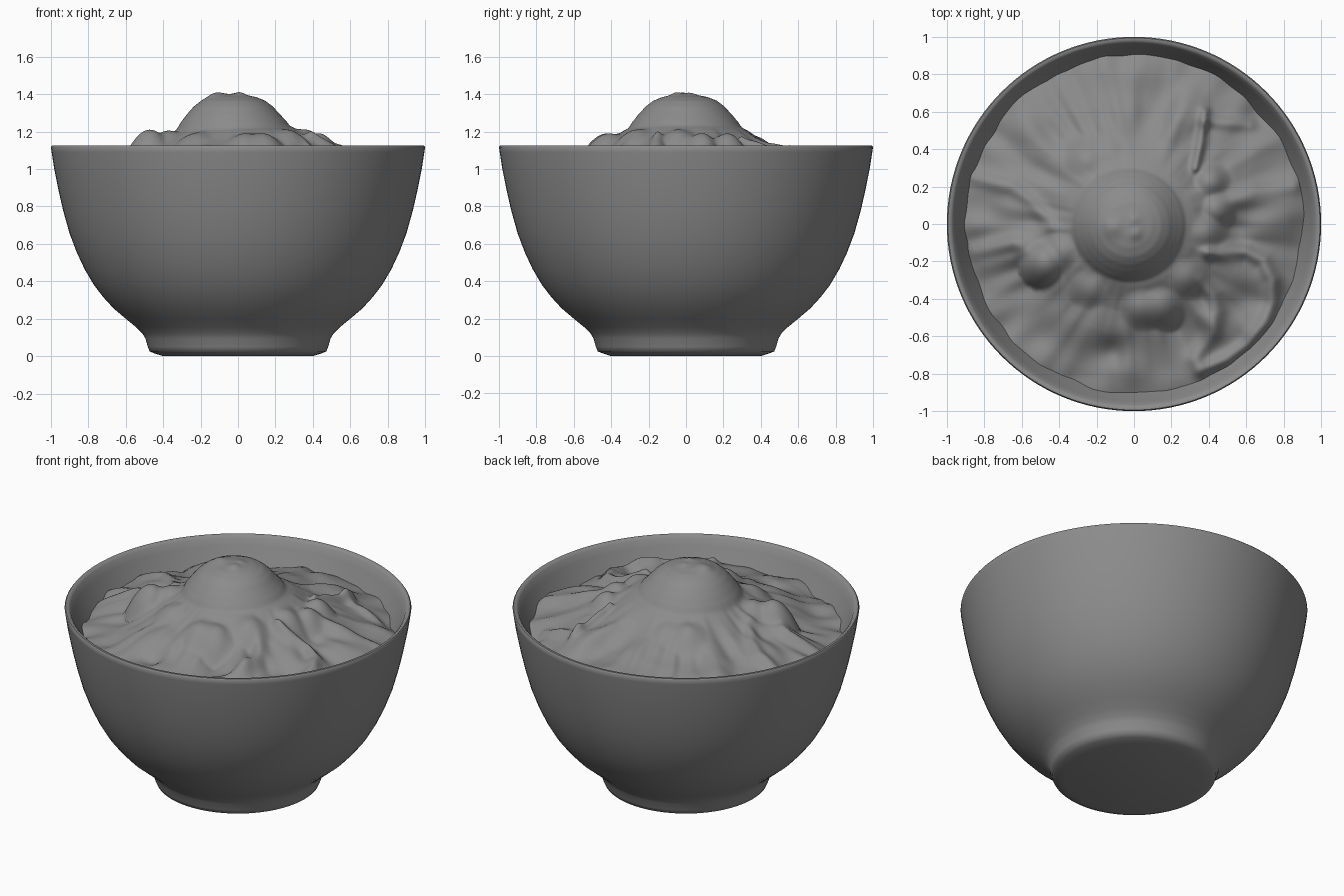
import bpy, bmesh
from math import sin, cos, pi, exp, hypot, atan2
from mathutils import Vector, noise

if "Cube" in bpy.data.objects:
    bpy.data.objects.remove(bpy.data.objects["Cube"])

grey = bpy.data.materials.new("dark_grey")
grey.diffuse_color = (0.26, 0.26, 0.26, 1)
grey.use_nodes = True
grey.node_tree.nodes["Principled BSDF"].inputs["Base Color"].default_value = grey.diffuse_color


def lerp_curve(points, x):
    for (x0, y0), (x1, y1) in zip(points, points[1:]):
        if x <= x1:
            t = (x - x0) / (x1 - x0)
            return y0 + (y1 - y0) * t
    return points[-1][1]


def polar_surface(name, rings, point, sides, angle, cap_up):
    """Surface of concentric rings; point(i, a) gives a position. Ring 0 is capped."""
    bm = bmesh.new()
    grid = [[bm.verts.new(point(i, 2 * pi * j / sides)) for j in range(sides)]
            for i in range(rings)]
    for lo, hi in zip(grid, grid[1:]):
        for j in range(sides):
            k = (j + 1) % sides
            bm.faces.new((lo[j], hi[j], hi[k], lo[k]))
    cap = bm.faces.new(grid[0])
    bmesh.ops.recalc_face_normals(bm, faces=bm.faces)
    bm.normal_update()
    if (cap.normal.z > 0) != cap_up:
        bmesh.ops.reverse_faces(bm, faces=bm.faces)
    mesh = bpy.data.meshes.new(name)
    bm.to_mesh(mesh)
    bm.free()
    mesh.materials.append(grey)
    ob = bpy.data.objects.new(name, mesh)
    bpy.context.collection.objects.link(ob)
    bpy.ops.object.select_all(action='DESELECT')
    bpy.context.view_layer.objects.active = ob
    ob.select_set(True)
    bpy.ops.object.shade_smooth_by_angle(angle=angle)
    return ob


# Bowl: foot, outer wall, rounded rim and the inner wall down to the food
profile = [(0.40, 0.006), (0.445, 0.014), (0.472, 0.025), (0.482, 0.05), (0.495, 0.095),
           (0.51, 0.12), (0.545, 0.155), (0.60, 0.20), (0.665, 0.255), (0.72, 0.315),
           (0.77, 0.38), (0.82, 0.465), (0.862, 0.555), (0.90, 0.655), (0.935, 0.78),
           (0.96, 0.89), (0.982, 1.0), (0.996, 1.09), (1.0, 1.117), (0.994, 1.125),
           (0.98, 1.125), (0.967, 1.112), (0.948, 1.07), (0.92, 1.01), (0.88, 0.93)]
polar_surface("bowl", len(profile),
              lambda i, a: (profile[i][0] * cos(a), profile[i][0] * sin(a),
                            profile[i][1] if i else 0.0),
              128, 0.9, False)

# Food: central dome on a sloping skirt of folds and leaves
dome = [(0, 1.40), (0.06, 1.396), (0.12, 1.385), (0.17, 1.365), (0.21, 1.335),
        (0.25, 1.29), (0.285, 1.235), (0.32, 1.12), (0.4, 0.8)]
skirt = [(0, 1.26), (0.25, 1.245), (0.33, 1.205), (0.40, 1.16), (0.47, 1.12),
         (0.58, 1.08), (0.7, 1.04), (0.82, 1.0), (0.93, 0.96)]
# Round pieces: x, y, radius, top height
lumps = [(-0.47, -0.20, 0.09, 1.21), (-0.37, -0.14, 0.11, 1.205), (0.40, 0.22, 0.08, 1.19),
         (0.43, 0.08, 0.08, 1.19), (0.36, -0.04, 0.1, 1.21), (0.04, -0.42, 0.12, 1.19),
         (0.13, -0.41, 0.12, 1.19), (-0.24, 0.32, 0.13, 1.19), (-0.13, 0.36, 0.12, 1.17),
         (0.26, -0.26, 0.12, 1.21), (-0.22, -0.32, 0.12, 1.19)]
# Leaf edges and stalks: path, half width, height
ridges = [([(0.36, -0.78), (0.5, -0.72), (0.61, -0.64), (0.7, -0.53), (0.74, -0.42),
            (0.74, -0.3), (0.69, -0.2), (0.6, -0.15), (0.4, -0.15)], 0.04, 0.05),
          ([(0.36, -0.3), (0.42, -0.38), (0.44, -0.47), (0.42, -0.58), (0.33, -0.72)],
           0.045, 0.04),
          ([(0.33, 0.3), (0.36, 0.45), (0.38, 0.6)], 0.025, 0.045),
          ([(0.38, 0.55), (0.62, 0.53)], 0.035, 0.03),
          ([(-0.86, 0.25), (-0.65, 0.2), (-0.55, 0.12), (-0.45, 0.0)], 0.04, 0.03),
          ([(-0.85, -0.15), (-0.65, -0.1), (-0.47, -0.2)], 0.045, 0.03),
          ([(0.45, 0.1), (0.65, 0.17), (0.85, 0.2)], 0.045, 0.035)]
# Hollows: x, y, radius, depth
hollows = [(0.27, -0.58, 0.14, 0.05), (0.57, -0.42, 0.1, 0.03), (-0.55, -0.38, 0.12, 0.035),
           (-0.12, -0.68, 0.07, 0.04), (0.55, -0.05, 0.07, 0.03)]
# Small swellings on top of the dome: x, y, radius, height
swellings = [(-0.12, -0.02, 0.05, 0.018), (0.01, -0.05, 0.035, 0.014),
             (0.0, 0.02, 0.03, 0.01)]


def path_distance(x, y, path):
    best = 9
    for (ax, ay), (bx, by) in zip(path, path[1:]):
        dx, dy = bx - ax, by - ay
        t = max(0, min(1, ((x - ax) * dx + (y - ay) * dy) / (dx * dx + dy * dy)))
        best = min(best, hypot(x - ax - t * dx, y - ay - t * dy))
    return best


def smooth_max(a, b, k):
    h = max(k - abs(a - b), 0) / k
    return max(a, b) + h * h * k * 0.25


def height(x, y):
    r, a = hypot(x, y), atan2(y, x)
    z = lerp_curve(skirt, r)
    # Radial folds fade in away from the dome
    fold = max(0, min(1, (r - 0.3) / 0.3))
    z += fold * 0.035 * noise.noise(Vector((4 * cos(a), 4 * sin(a), r * 2)))
    z += fold * 0.03 * noise.noise(Vector((8 * cos(a), 8 * sin(a), r * 3 + 7)))
    z += 0.03 * fold * noise.noise(Vector((x * 5, y * 5, 3)))
    for cx, cy, rad, depth in hollows:
        z -= depth * exp(-((x - cx) ** 2 + (y - cy) ** 2) / rad ** 2)
    for path, width, tall in ridges:
        z += tall * exp(-(path_distance(x, y, path) / width) ** 2)
    # Rounded pieces, flattened so they melt into the skirt
    for cx, cy, rad, top in lumps:
        d2 = ((x - cx) ** 2 + (y - cy) ** 2) / rad ** 2
        if d2 < 3:
            z = smooth_max(z, top - 0.7 * rad * d2, 0.04)
    z = smooth_max(z, lerp_curve(dome, hypot(x + 0.025, y + 0.005)), 0.07)
    for cx, cy, rad, tall in swellings:
        z += tall * exp(-((x - cx) ** 2 + (y - cy) ** 2) / rad ** 2)
    return z


RINGS = 90


def food_point(i, a):
    r = 0.004 + 0.906 * i / (RINGS - 1)
    x, y = r * cos(a), r * sin(a)
    return x, y, height(x, y)


polar_surface("food_mound", RINGS, food_point, 288, 1.4, True)
